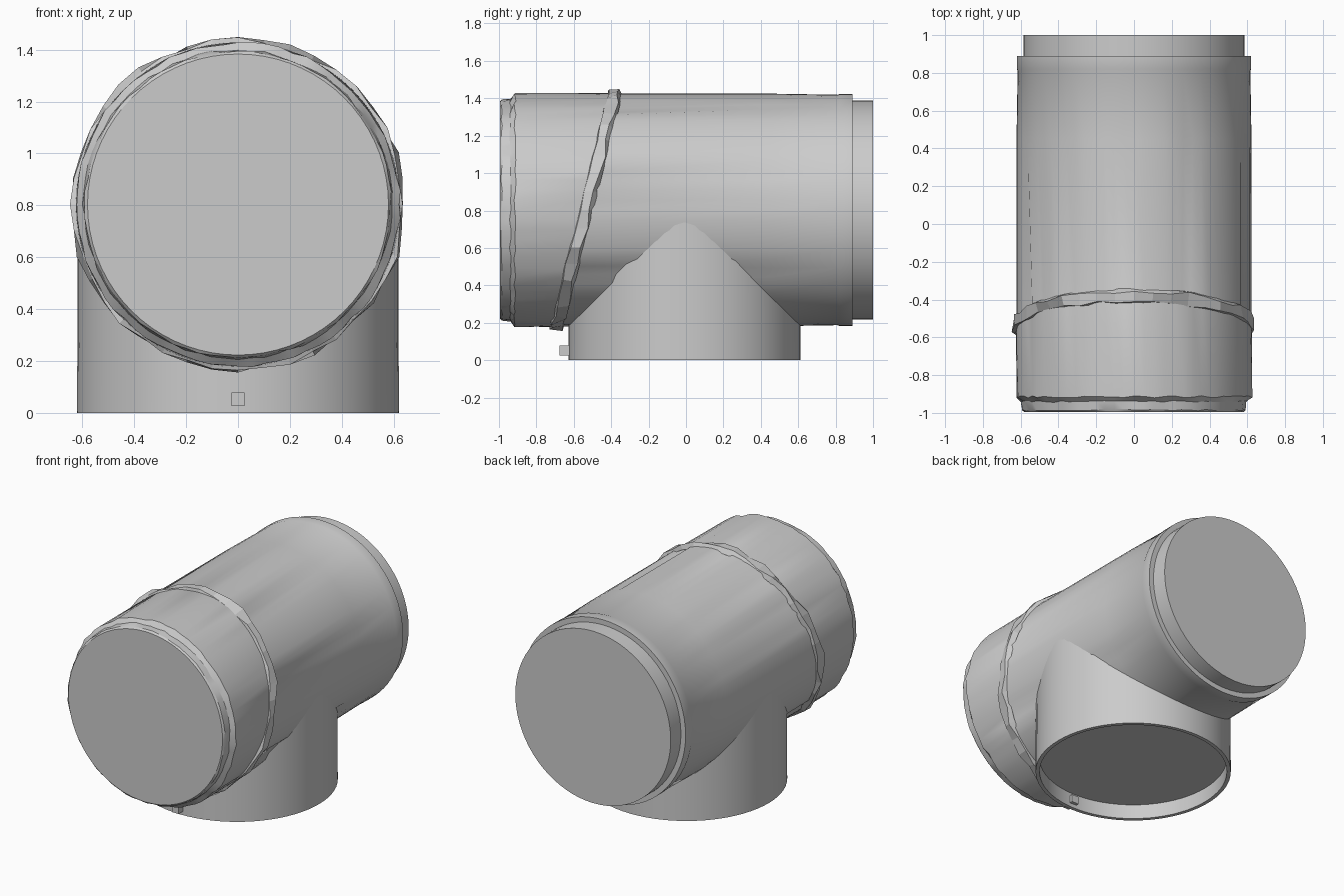
import bpy, bmesh, math, random
from mathutils import Vector

random.seed(4)
cube = bpy.data.objects.get("Cube")
if cube:
    bpy.data.objects.remove(cube, do_unlink=True)

AXIS_Z = 0.803
N = 72

grey = bpy.data.materials.new("pipe grey")
grey.use_nodes = True
COL = (0.6, 0.6, 0.6, 1)
grey.diffuse_color = COL
grey.node_tree.nodes["Principled BSDF"].inputs["Base Color"].default_value = COL


def finish(name, bm, angle=None):
    bmesh.ops.recalc_face_normals(bm, faces=bm.faces)
    mesh = bpy.data.meshes.new(name)
    bm.to_mesh(mesh)
    bm.free()
    ob = bpy.data.objects.new(name, mesh)
    bpy.context.collection.objects.link(ob)
    mesh.materials.append(grey)
    if angle:
        bpy.ops.object.select_all(action='DESELECT')
        ob.select_set(True)
        bpy.context.view_layer.objects.active = ob
        bpy.ops.object.shade_smooth_by_angle(angle=math.radians(angle))
    return ob


def loft(rows, n, point, cap_start=False, cap_end=False, loop=False):
    """Skin a stack of rings; point(row, index, angle) gives each vertex."""
    bm = bmesh.new()
    rings = [[bm.verts.new(point(r, i, math.tau * i / n)) for i in range(n)]
             for r in rows]
    pairs = list(zip(rings, rings[1:])) + ([(rings[-1], rings[0])] if loop else [])
    for a, b in pairs:
        for i in range(n):
            j = (i + 1) % n
            bm.faces.new((a[i], a[j], b[j], b[i]))
    if cap_start:
        bm.faces.new(rings[0])
    if cap_end:
        bm.faces.new(rings[-1])
    return bm


def seam_y(a):
    """Slanted seam running round the main pipe."""
    return -0.535 + 0.155 * math.sin(a)


def around(r, y, a):
    return Vector((r * math.cos(a), y, AXIS_Z + r * math.sin(a)))


# Main pipe: front cap, sleeve, grooved middle, collar and back spigot.
# Each row is radius, y (None follows the seam), groove depth, jitter.
grooves = {i for i in range(N) if random.random() < 0.2}
run_rows = [(0.58, -0.995, 0, 0), (0.59, -0.985, 0, 0.004), (0.595, -0.94, 0, 0.005),
            (0.623, -0.915, 0, 0.006), (0.625, None, 0, 0),
            (0.622, None, 0.02, 0), (0.622, 0.45, 0, 0),
            (0.616, 0.81, 0, 0), (0.62, 0.82, 0, 0), (0.62, 0.89, 0, 0),
            (0.585, 0.89, 0, 0), (0.585, 1.0, 0, 0)]


def run_point(row, i, a):
    r, y, dent, jit = row
    if y is None:
        y = seam_y(a) + (0.03 if dent else 0)
    if i in grooves:
        r -= dent
    return around(r + random.uniform(-jit, jit), y + random.uniform(-jit, jit), a)


finish("main_pipe", loft(run_rows, N, run_point, True, True), 25)

# Rough slanted weld bead with an uneven faceted edge
bead_rows = [(0.612, -0.04), (0.636, -0.03), (0.638, 0.025), (0.612, 0.04)]


def bead_point(row, i, a):
    r, dy = row
    if r > 0.62:
        r += random.uniform(-0.012, 0.016)
        dy += random.uniform(-0.012, 0.012)
    return around(r, seam_y(a) + dy, a)


finish("weld_bead", loft(bead_rows, 40, bead_point, loop=True))

# Branch pipe: outer wall, rim and recessed closing disc
branch_rows = [(0.618, AXIS_Z), (0.62, 0), (0.595, 0), (0.595, 0.1)]


def branch_point(row, i, a):
    r, z = row
    return Vector((r * math.cos(a), -0.008 + r * math.sin(a), z))


finish("branch_pipe", loft(branch_rows, N, branch_point, cap_end=True), 30)

# Square locating peg through the branch wall
bm = bmesh.new()
bmesh.ops.create_cube(bm, size=1)
for v in bm.verts:
    v.co = Vector((v.co.x * 0.052, -0.628 + v.co.y * 0.094, 0.052 + v.co.z * 0.052))
finish("locating_peg", bm)
